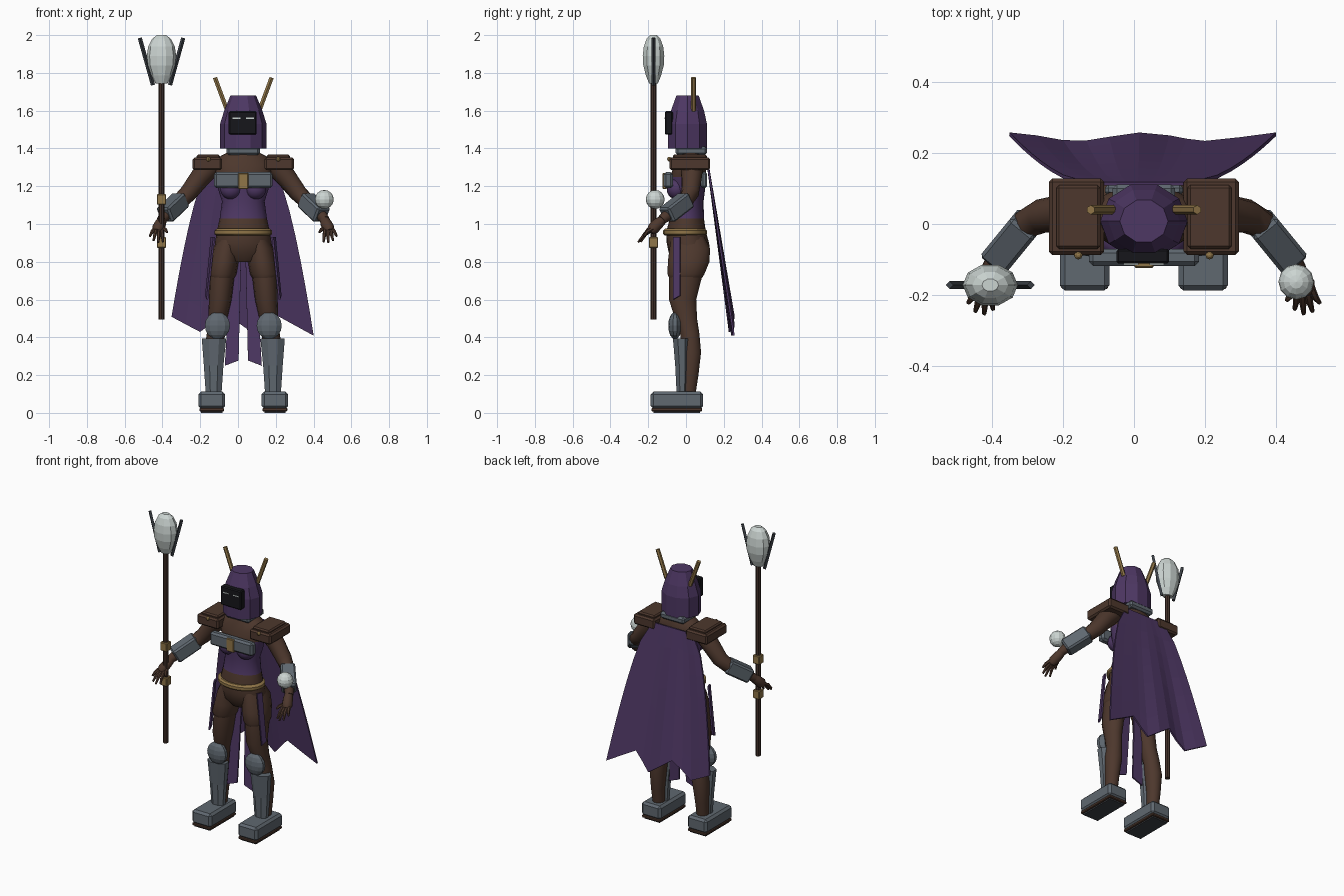
import bpy, bmesh, math
from mathutils import Vector, Matrix

cube = bpy.data.objects.get("Cube")
if cube:
    bpy.data.objects.remove(cube, do_unlink=True)

CX = 0.028  # body centre line


def material(name, r, g, b):
    m = bpy.data.materials.new(name)
    m.use_nodes = True
    m.diffuse_color = (r, g, b, 1)
    m.node_tree.nodes["Principled BSDF"].inputs["Base Color"].default_value = (r, g, b, 1)
    return m


PURPLE = material("purple cloth", 0.075, 0.038, 0.125)
BROWN = material("brown leather", 0.075, 0.039, 0.026)
GREY = material("steel grey", 0.115, 0.138, 0.162)
GOLD = material("dull gold", 0.28, 0.18, 0.065)
PALE = material("pale crystal", 0.60, 0.66, 0.64)
BLACK = material("black visor", 0.008, 0.008, 0.011)
WOOD = material("dark wood", 0.055, 0.030, 0.022)
IRON = material("dark iron", 0.045, 0.052, 0.062)


def finish(name, bm, mat, smooth=False):
    bmesh.ops.recalc_face_normals(bm, faces=bm.faces)
    me = bpy.data.meshes.new(name)
    bm.to_mesh(me)
    bm.free()
    ob = bpy.data.objects.new(name, me)
    bpy.context.collection.objects.link(ob)
    me.materials.append(mat)
    if smooth:
        bpy.ops.object.select_all(action="DESELECT")
        bpy.context.view_layer.objects.active = ob
        ob.select_set(True)
        bpy.ops.object.shade_smooth_by_angle(angle=math.radians(40))
    return ob


def bridge(name, rings, mat, smooth):
    bm = bmesh.new()
    rows = [[bm.verts.new(p) for p in ring] for ring in rings]
    n = len(rows[0])
    for a, b in zip(rows, rows[1:]):
        for i in range(n):
            j = (i + 1) % n
            bm.faces.new((a[i], a[j], b[j], b[i]))
    bm.faces.new(rows[0])
    bm.faces.new(rows[-1])
    return finish(name, bm, mat, smooth)


def loft(name, sections, mat, sides=16, smooth=True, turn=0.0):
    """Stack of horizontal ellipses: (z, x, y, rx, ry)."""
    angles = [math.tau * (i + turn) / sides for i in range(sides)]
    rings = [[(x + rx * math.cos(a), y + ry * math.sin(a), z) for a in angles]
             for z, x, y, rx, ry in sections]
    return bridge(name, rings, mat, smooth)


def tube(name, points, radii, mat, sides=10, smooth=True):
    pts = [Vector(p) for p in points]
    rings = []
    for i, p in enumerate(pts):
        d = pts[min(i + 1, len(pts) - 1)] - pts[max(i - 1, 0)]
        q = d.to_track_quat("Z", "Y")
        rings.append([p + q @ Vector((radii[i] * math.cos(math.tau * k / sides),
                                      radii[i] * math.sin(math.tau * k / sides), 0))
                      for k in range(sides)])
    return bridge(name, rings, mat, smooth)


def box(name, x, y, z, mat, bevel=0.0, matrix=None):
    """Box from (min, max) ranges, optionally bevelled and moved."""
    bm = bmesh.new()
    bmesh.ops.create_cube(bm, size=1)
    for v in bm.verts:
        v.co = [r[0] + (c + 0.5) * (r[1] - r[0]) for c, r in zip(v.co, (x, y, z))]
    if bevel:
        bmesh.ops.bevel(bm, geom=bm.edges[:], offset=bevel, segments=1, affect="EDGES")
    if matrix:
        bm.transform(matrix)
    return finish(name, bm, mat)


def ball(name, centre, radii, mat, seg=12, rings=8, smooth=False):
    bm = bmesh.new()
    bmesh.ops.create_uvsphere(bm, u_segments=seg, v_segments=rings, radius=1)
    bm.transform(Matrix.Translation(centre) @ Matrix.Diagonal((*radii, 1)))
    return finish(name, bm, mat, smooth)


def centred(c, half):
    return (c - half, c + half)


# Torso: leather body with a cloth bodice
torso = loft("torso", [(z, CX, y, rx, ry) for z, y, rx, ry in (
    (0.80, 0.015, 0.08, 0.07), (0.85, 0.018, 0.155, 0.11), (0.90, 0.01, 0.15, 0.112),
    (0.96, 0, 0.14, 0.105), (1.03, 0.005, 0.125, 0.09), (1.12, 0.01, 0.113, 0.083),
    (1.19, 0.01, 0.135, 0.092), (1.25, 0.012, 0.145, 0.095), (1.31, 0.02, 0.165, 0.085),
    (1.36, 0.025, 0.12, 0.075), (1.39, 0.025, 0.06, 0.06))], BROWN, 20)
torso.data.materials.append(PURPLE)
for f in torso.data.polygons:
    f.material_index = int(1.03 < f.center.z < 1.25)

# Belt, chest plates and buckle
loft("belt", [(z, CX, -0.005, r, r * 0.76) for z, r in (
    (0.94, 0.143), (0.947, 0.153), (0.965, 0.153), (0.975, 0.14))], GOLD, 20)
box("chest_plate", centred(CX, 0.155), (-0.118, -0.07), (1.19, 1.275), GREY, 0.012)
box("back_plate", centred(CX, 0.11), (0.08, 0.112), (1.19, 1.275), GREY, 0.01)
box("buckle", centred(CX, 0.027), (-0.124, -0.1), (1.185, 1.27), GOLD, 0.004)

# Head: faceted hood, collar and visor
box("collar", centred(CX, 0.088), (-0.055, 0.112), (1.365, 1.41), GREY, 0.012)
loft("hood", [(z, CX, 0.008, rx, ry) for z, rx, ry in (
    (1.40, 0.123, 0.108), (1.53, 0.123, 0.108), (1.60, 0.101, 0.092), (1.68, 0.068, 0.062))],
     PURPLE, 10, False)
box("visor", centred(CX - 0.003, 0.074), (-0.112, -0.07), (1.473, 1.597), BLACK, 0.006)

for s, side in ((-1, "right"), (1, "left")):
    def at(x, y, z):
        return (CX + s * x, y, z)

    # Head details and bust
    box(side + "_eye", centred(CX + s * 0.036, 0.021), (-0.115, -0.111), (1.557, 1.563), PALE)
    tube(side + "_horn", [at(0.085, 0.04, 1.60), at(0.15, 0.04, 1.775)], [0.013] * 2, GOLD, 6, False)
    ball(side + "_bust", at(0.065, -0.05, 1.185), (0.058, 0.052, 0.055), PURPLE, 14, 10, True)

    # Shoulder pad with stud
    box(side + "_shoulder_pad", centred(CX + s * 0.19, 0.078), (-0.087, 0.128), (1.285, 1.352), BROWN, 0.01)
    box(side + "_pad_top", centred(CX + s * 0.185, 0.062), (-0.07, 0.11), (1.345, 1.367), BROWN, 0.008)
    ball(side + "_pad_stud", at(0.185, -0.088, 1.343), (0.012,) * 3, GOLD, 8, 6)

    # Arm and square bracer
    tube(side + "_arm", [at(0.16, 0.03, 1.32), at(0.225, 0.03, 1.25), at(0.29, 0.022, 1.165),
                         at(0.33, 0, 1.125), at(0.40, -0.08, 1.06), at(0.435, -0.13, 1.02)],
         [0.06, 0.055, 0.048, 0.043, 0.034, 0.025], BROWN, 12)
    a, b = Vector(at(0.328, 0.005, 1.13)), Vector(at(0.418, -0.105, 1.045))
    frame = Matrix.Translation((a + b) / 2) @ (b - a).to_track_quat("Z", "Y").to_matrix().to_4x4()
    box(side + "_bracer", centred(0, 0.044), centred(0, 0.044), centred(0, (b - a).length / 2),
        GREY, 0.01, frame)

    # Hand with spread fingers
    tube(side + "_palm", [at(0.425, -0.115, 1.03), at(0.437, -0.145, 1.005), at(0.452, -0.175, 0.975),
                          at(0.458, -0.19, 0.96)], [0.022, 0.03, 0.032, 0.02], BROWN, 10)
    tips = ((0.495, -0.222, 0.935), (0.475, -0.246, 0.912), (0.45, -0.253, 0.903),
            (0.425, -0.24, 0.905), (0.402, -0.215, 0.955))
    for i, tip in enumerate(tips):
        base = at(0.47 - i * 0.012, -0.175, 0.975)
        end = Vector(at(*tip))
        mid = (Vector(base) + end) / 2 + Vector((0, -0.008, 0.004))
        tube(f"{side}_finger_{i + 1}", [base, mid, end], [0.011, 0.01, 0.006], BROWN, 6)

    # Leg: short trouser leg, then thigh, knee and calf
    loft(side + "_trouser_leg", [(z, CX + s * x, y, rx, ry) for z, x, y, rx, ry in (
        (0.715, 0.113, -0.002, 0.066, 0.09), (0.735, 0.113, 0, 0.077, 0.1),
        (0.80, 0.1, 0.014, 0.075, 0.113), (0.87, 0.09, 0.02, 0.07, 0.11),
        (0.93, 0.07, 0.01, 0.06, 0.09))], BROWN, 14)
    loft(side + "_leg", [(z, CX + s * x, y, rx, ry) for z, x, y, rx, ry in (
        (0.09, 0.16, 0.012, 0.036, 0.038), (0.20, 0.16, 0.022, 0.042, 0.045),
        (0.32, 0.155, 0.027, 0.052, 0.054), (0.42, 0.145, 0.02, 0.048, 0.052),
        (0.50, 0.135, 0, 0.05, 0.06), (0.60, 0.122, -0.018, 0.06, 0.074),
        (0.74, 0.113, 0, 0.068, 0.092))], BROWN, 14)

    # Leg armour
    ball(side + "_knee_pad", at(0.137, -0.058, 0.462), (0.07, 0.036, 0.072), GREY, 10, 8)
    loft(side + "_shin_guard", [(z, CX + s * x, y, rx, ry) for z, x, y, rx, ry in (
        (0.10, 0.157, -0.02, 0.045, 0.032), (0.25, 0.157, -0.02, 0.056, 0.04),
        (0.395, 0.155, -0.025, 0.07, 0.048))], GREY, 8, False, 0.5)

    # Boot, rim and tread
    fx = CX + s * 0.167
    box(side + "_boot", centred(fx, 0.07), (-0.187, 0.09), (0.022, 0.112), GREY, 0.014)
    box(side + "_boot_rim", centred(fx, 0.066), (-0.183, 0.086), (0.008, 0.026), BROWN, 0.004)
    box(side + "_boot_tread", centred(fx, 0.056), (-0.172, 0.075), (0, 0.012), IRON)

    # Hanging cloth strips: one between the legs, one along the hip
    bm = bmesh.new()
    for quad in (((0.01, 0.02, 0.9), (0.06, 0.02, 0.9), (0.098, -0.015, 0.25), (0.025, -0.015, 0.278)),
                 ((0.15, -0.065, 0.93), (0.163, -0.03, 0.93), (0.193, -0.03, 0.62), (0.186, -0.065, 0.6))):
        bm.faces.new([bm.verts.new(at(*p)) for p in quad])
    strips = finish(side + "_cloth_strips", bm, PURPLE)
    strips.modifiers.new("thickness", "SOLIDIFY").thickness = 0.01

# Cape: flared sheet with soft folds and a torn hem
hem = ((-0.35, 0.51), (-0.2, 0.43), (-0.07, 0.53), (0.1, 0.41), (0.2, 0.52), (0.4, 0.41))
columns = [hem[0]]
for p, q in zip(hem, hem[1:]):
    columns += [((p[0] + q[0]) / 2, (p[1] + q[1]) / 2), q]
bm = bmesh.new()
grid = []
for bx, bz in columns:
    u = (bx + 0.35) / 0.75
    column = []
    for r in range(8):
        t = r / 7
        tx = -0.13 + 0.29 * u
        fold = 0.012 * t * math.cos(u * 4 * math.pi)
        column.append(bm.verts.new((tx + (bx - tx) * t ** 0.6, 0.118 + 0.128 * t + fold,
                                    1.33 + (bz - 1.33) * t)))
    grid.append(column)
for a, b in zip(grid, grid[1:]):
    for r in range(7):
        bm.faces.new((a[r], a[r + 1], b[r + 1], b[r]))
cape = finish("cape", bm, PURPLE)
cape.modifiers.new("thickness", "SOLIDIFY").thickness = 0.01

# Staff with collars, crystal head and prongs
SX, SY = -0.405, -0.172
tube("staff_shaft", [(SX, SY, 0.495), (SX, SY, 1.76)], [0.016] * 2, WOOD, 8, False)
for i, z in enumerate((0.902, 1.13)):
    box(f"staff_collar_{i + 1}", centred(SX, 0.024), centred(SY, 0.024), centred(z, 0.028), GOLD, 0.004)
loft("staff_crystal", [(z, SX, SY, 0.078 * k, 0.06 * k) for z, k in (
    (1.745, 0.42), (1.785, 0.7), (1.84, 0.95), (1.89, 1), (1.94, 0.9), (1.98, 0.64), (2.0, 0.3))],
     PALE, 10, False)
for s in (-1, 1):
    tube("staff_prong_" + ("left" if s > 0 else "right"),
         [(SX + s * 0.045, SY, 1.735), (SX + s * 0.115, SY, 1.985)], [0.011] * 2, IRON, 4, False)

# Orb floating over the left wrist
ball("wrist_orb", (0.457, -0.163, 1.13), (0.05,) * 3, PALE, 12, 8)
